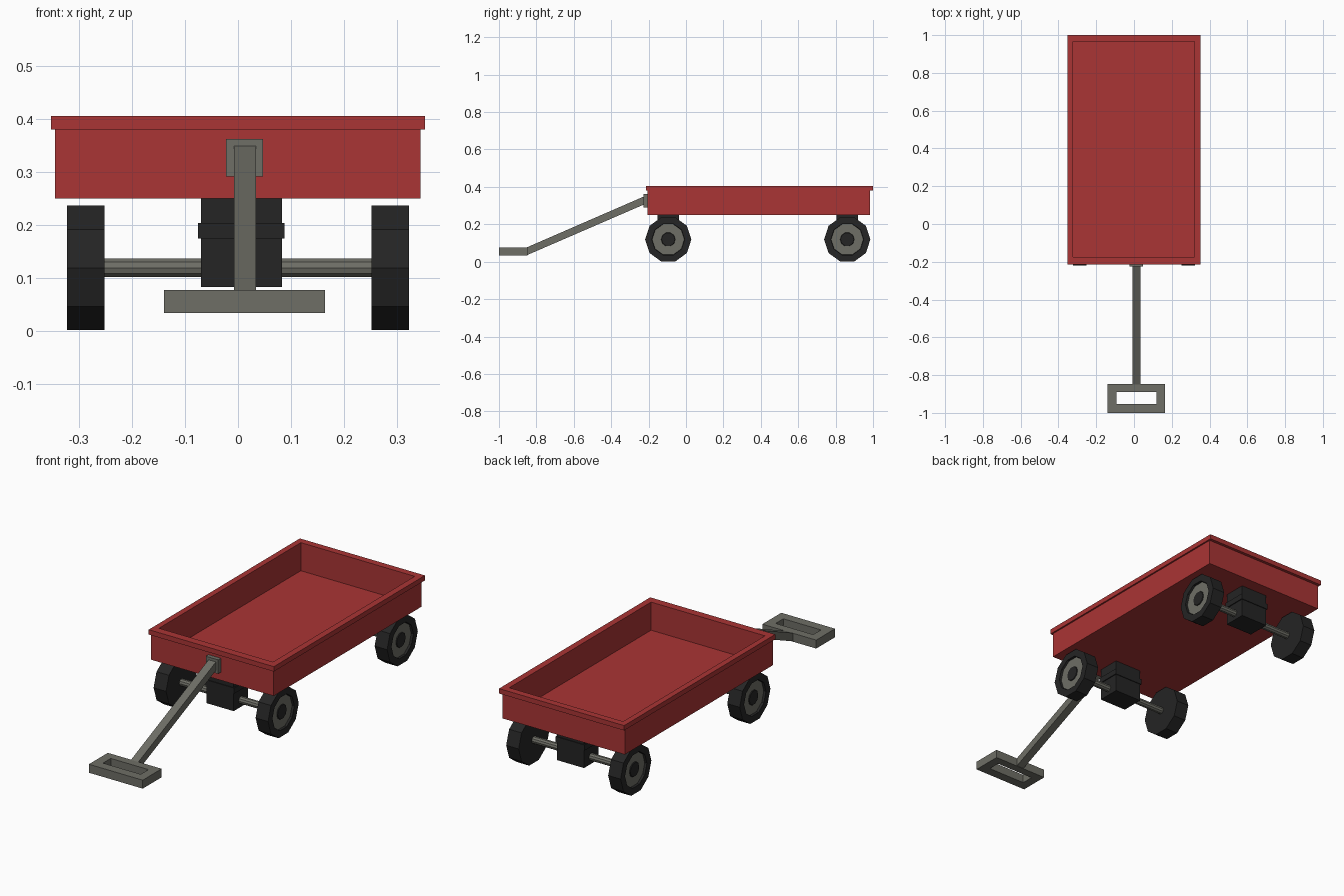
import bpy, bmesh, math

if "Cube" in bpy.data.objects:
    bpy.data.objects.remove(bpy.data.objects["Cube"])


def material(name, rgb):
    m = bpy.data.materials.new(name)
    m.diffuse_color = (*rgb, 1)
    m.use_nodes = True
    m.node_tree.nodes["Principled BSDF"].inputs["Base Color"].default_value = m.diffuse_color
    return m


RED = material("red paint", (0.40, 0.035, 0.035))
GREY = material("grey metal", (0.157, 0.157, 0.133))
BLACK = material("black rubber", (0.018, 0.018, 0.018))


def loft(name, rings, mats, band_mats=None, closed=False):
    """Skin successive rings of points; cap both ends unless closed."""
    bm = bmesh.new()
    loops = [[bm.verts.new(p) for p in r] for r in rings]
    n = len(rings[0])
    for i in range(len(loops) if closed else len(loops) - 1):
        a, b = loops[i], loops[(i + 1) % len(loops)]
        for k in range(n):
            f = bm.faces.new((a[k], a[(k + 1) % n], b[(k + 1) % n], b[k]))
            f.material_index = band_mats[i] if band_mats else 0
    if not closed:
        bm.faces.new(loops[0])
        f = bm.faces.new(loops[-1])
        f.material_index = band_mats[-1] if band_mats else 0
    bmesh.ops.recalc_face_normals(bm, faces=bm.faces)
    me = bpy.data.meshes.new(name)
    bm.to_mesh(me)
    bm.free()
    for m in mats:
        me.materials.append(m)
    ob = bpy.data.objects.new(name, me)
    bpy.context.collection.objects.link(ob)
    return ob


def rect(x0, x1, y0, y1, z):
    return [(x0, y0, z), (x1, y0, z), (x1, y1, z), (x0, y1, z)]


def box(name, x0, x1, y0, y1, z0, z1, mat):
    return loft(name, [rect(x0, x1, y0, y1, z0), rect(x0, x1, y0, y1, z1)], [mat])


def circle(x, r, y, z, n=10):
    return [(x, y + r * math.cos(2 * math.pi * k / n),
             z + r * math.sin(2 * math.pi * k / n)) for k in range(n)]


# Tray: body, overhanging rim, then down the inner walls to the floor
loft("tray", [
    rect(-0.345, 0.344, -0.205, 0.985, 0.25),
    rect(-0.345, 0.344, -0.205, 0.985, 0.38),
    rect(-0.352, 0.352, -0.215, 1.0, 0.38),
    rect(-0.352, 0.352, -0.215, 1.0, 0.405),
    rect(-0.322, 0.319, -0.175, 0.965, 0.405),
    rect(-0.322, 0.319, -0.175, 0.965, 0.262)], [RED])

# Front and rear running gear
CZ = 0.119
for end, cy in (("front", -0.095), ("rear", 0.862)):
    for side, s in (("left", -1), ("right", 1)):
        # tyre, recessed grey disc, black hub
        profile = [(0.252, 0.1235), (0.322, 0.1235), (0.322, 0.088),
                   (0.311, 0.086), (0.311, 0.038), (0.315, 0.036)]
        loft(f"{end}_{side}_wheel", [circle(s * x, r, cy, CZ) for x, r in profile],
             [BLACK, GREY], [0, 0, 0, 1, 0, 0])
    loft(f"{end}_axle", [circle(-0.255, 0.018, cy, CZ), circle(0.255, 0.018, cy, CZ)], [GREY])
    # bracket with a slightly wider collar
    box(f"{end}_bracket_lower", -0.07, 0.083, cy - 0.058, cy + 0.058, 0.083, 0.174, BLACK)
    box(f"{end}_bracket_collar", -0.075, 0.088, cy - 0.062, cy + 0.062, 0.174, 0.203, BLACK)
    box(f"{end}_bracket_upper", -0.07, 0.083, cy - 0.058, cy + 0.058, 0.203, 0.25, BLACK)

# Handle: mounting plate, sloping bar, open grip
box("handle_plate", -0.023, 0.047, -0.226, -0.204, 0.291, 0.362, GREY)
bar = [(-0.85, 0.035), (-0.85, 0.077), (-0.224, 0.349), (-0.224, 0.306)]
loft("handle_bar", [[(x, y, z) for y, z in bar] for x in (-0.0075, 0.034)], [GREY])
outer, inner = (-0.139, 0.164, -1.0, -0.848), (-0.093, 0.119, -0.952, -0.89)
loft("handle_grip", [rect(*outer, 0.034), rect(*outer, 0.077),
                     rect(*inner, 0.077), rect(*inner, 0.034)], [GREY], closed=True)
